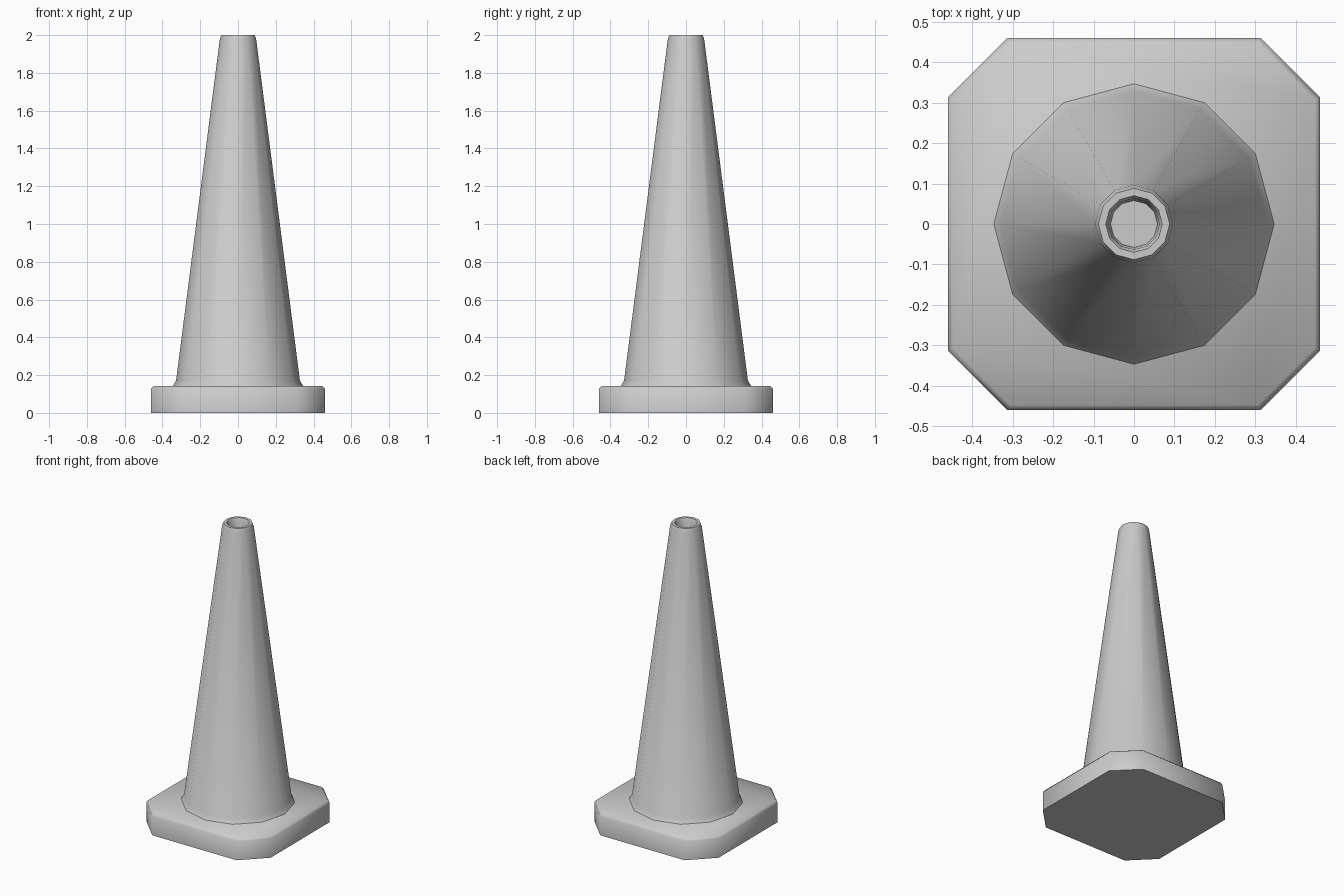
import bpy, bmesh, math

if "Cube" in bpy.data.objects:
    bpy.data.objects.remove(bpy.data.objects["Cube"])


def loft(name, rings, cap_start, cap_end):
    """Skin a stack of equal-length rings and smooth the soft edges."""
    bm = bmesh.new()
    loops = [[bm.verts.new(p) for p in ring] for ring in rings]
    n = len(loops[0])
    for a, b in zip(loops, loops[1:]):
        for i in range(n):
            j = (i + 1) % n
            bm.faces.new((a[i], a[j], b[j], b[i]))
    if cap_start:
        bm.faces.new(loops[0][::-1])
    if cap_end:
        bm.faces.new(loops[-1])
    mesh = bpy.data.meshes.new(name)
    bm.to_mesh(mesh)
    bm.free()
    obj = bpy.data.objects.new(name, mesh)
    bpy.context.collection.objects.link(obj)
    bpy.ops.object.select_all(action='DESELECT')
    obj.select_set(True)
    bpy.context.view_layer.objects.active = obj
    bpy.ops.object.shade_smooth_by_angle(angle=math.radians(62))
    return obj


def chamfered_square(h, c, z):
    return [(h, -c, z), (h, c, z), (c, h, z), (-c, h, z),
            (-h, c, z), (-h, -c, z), (-c, -h, z), (c, -h, z)]


def circle(r, z, n=12):
    return [(r * math.cos(math.tau * i / n), r * math.sin(math.tau * i / n), z)
            for i in range(n)]


# Square foot with cut corners and a softened top edge
loft("base_plate", [chamfered_square(0.46, 0.312, 0.0),
                    chamfered_square(0.46, 0.312, 0.127),
                    chamfered_square(0.447, 0.306, 0.142)], True, True)

# Twelve-sided tapering body with flared foot, rounded rim and recessed top
profile = [(0.347, 0.141), (0.328, 0.17), (0.096, 1.98), (0.088, 2.0),
           (0.07, 2.0), (0.063, 1.985), (0.058, 1.93)]
loft("cone_body", [circle(r, z) for r, z in profile], False, True)
